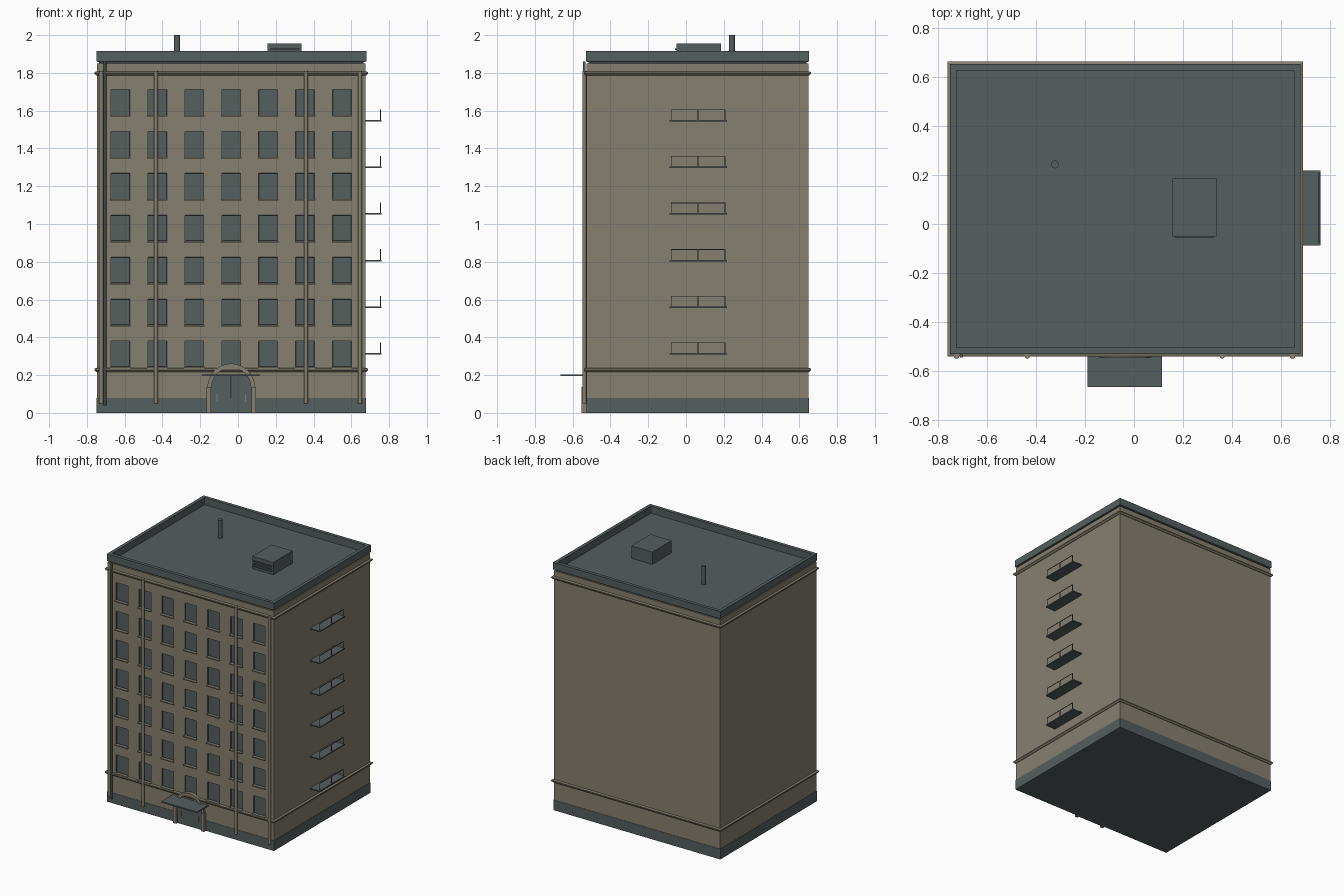
import bpy, bmesh, math

if "Cube" in bpy.data.objects:
    bpy.data.objects.remove(bpy.data.objects["Cube"])

def mat(name, c):
    m = bpy.data.materials.new(name)
    m.diffuse_color = (*c, 1)
    m.use_nodes = True
    m.node_tree.nodes["Principled BSDF"].inputs["Base Color"].default_value = m.diffuse_color
    return m

BEIGE = mat("beige_wall", (0.235, 0.215, 0.16))
SLATE = mat("slate_grey", (0.092, 0.112, 0.114))

X0, X1, Y0, Y1 = -0.746, 0.675, -0.526, 0.648   # wall footprint
ROOF = 1.86
CX = -0.036                                      # facade centre

def finish(bm, name, *mats):
    me = bpy.data.meshes.new(name)
    bm.to_mesh(me)
    bm.free()
    ob = bpy.data.objects.new(name, me)
    for m in mats:
        me.materials.append(m)
    bpy.context.collection.objects.link(ob)
    return ob

def add_box(bm, x0, x1, y0, y1, z0, z1):
    vs = bmesh.ops.create_cube(bm, size=1)["verts"]
    for v in vs:
        v.co = ((x0, x1)[v.co.x > 0], (y0, y1)[v.co.y > 0], (z0, z1)[v.co.z > 0])

def boxes(name, m, *dims):
    bm = bmesh.new()
    for d in dims:
        add_box(bm, *d)
    return finish(bm, name, m)

def ring(name, m, profile):
    """Sweep a closed (outward offset, z) profile round the footprint."""
    bm = bmesh.new()
    loops = [[bm.verts.new((x, y, z)) for x, y in
              ((X0 - o, Y0 - o), (X1 + o, Y0 - o), (X1 + o, Y1 + o), (X0 - o, Y1 + o))]
             for o, z in profile]
    for a, b in zip(loops, loops[1:] + loops[:1]):
        for i in range(4):
            j = (i + 1) % 4
            bm.faces.new((a[i], a[j], b[j], b[i]))
    bmesh.ops.recalc_face_normals(bm, faces=bm.faces)
    return finish(bm, name, m)

def tube(name, m, x, y, r, z0, z1, n=12):
    bm = bmesh.new()
    bmesh.ops.create_cone(bm, cap_ends=True, segments=n, radius1=r, radius2=r, depth=z1 - z0)
    bmesh.ops.translate(bm, verts=bm.verts, vec=(x, y, (z0 + z1) / 2))
    ob = finish(bm, name, m)
    for p in ob.data.polygons:
        p.use_smooth = abs(p.normal.z) < 0.5
    return ob

# Walls: a box whose front is a grid with inset, recessed windows
win_x = [CX + 0.1955 * (i - 3) for i in range(7)]
win_z = [0.244 + 0.222 * k for k in range(7)]
WH = 0.137
xs = [X0] + [x + s for x in win_x for s in (-0.05, 0.05)] + [X1]
zs = [0.01] + [z + s for z in win_z for s in (0, WH)] + [ROOF - 0.01]
bm = bmesh.new()
grid = [[bm.verts.new((x, Y0, z)) for x in xs] for z in zs]
windows = []
for k in range(len(zs) - 1):
    for i in range(len(xs) - 1):
        f = bm.faces.new((grid[k][i], grid[k][i + 1], grid[k + 1][i + 1], grid[k + 1][i]))
        if i % 2 and k % 2:
            f.material_index = 1
            windows.append(f)
bmesh.ops.inset_individual(bm, faces=windows, thickness=0.01, depth=0)
bmesh.ops.inset_individual(bm, faces=windows, thickness=0.002, depth=-0.008)
b = [bm.verts.new((x, Y1, z)) for z in (zs[0], zs[-1]) for x in (X0, X1)]
bm.faces.new((b[1], b[0], b[2], b[3]))
left, right = [r[0] for r in grid], [r[-1] for r in grid]
bm.faces.new([b[0]] + left + [b[2]])
bm.faces.new([b[1]] + right + [b[3]])
bm.faces.new(grid[0] + [b[1], b[0]])
bm.faces.new(grid[-1] + [b[3], b[2]])
bmesh.ops.recalc_face_normals(bm, faces=bm.faces)
finish(bm, "walls", BEIGE, SLATE)

# Window sills
boxes("window_sills", BEIGE, *[(x - 0.054, x + 0.054, Y0 - 0.015, Y0 + 0.002, z - 0.008, z)
                               for x in win_x for z in win_z])

# Plinth, mouldings, roof and parapet
boxes("plinth", SLATE, (X0 - 0.002, X1 + 0.002, Y0 - 0.002, Y1 + 0.002, 0, 0.08))
for name, z in (("lower_moulding", 0.228), ("upper_moulding", 1.798)):
    ring(name, BEIGE, [(-0.005, z - 0.012), (0.004, z - 0.012), (0.014, z - 0.002),
                       (0.014, z + 0.006), (0.004, z + 0.010), (-0.005, z + 0.010)])
boxes("roof_deck", SLATE, (X0 + 0.01, X1 - 0.01, Y0 + 0.01, Y1 - 0.01, ROOF - 0.02, ROOF))
ring("parapet", SLATE, [(0.004, 1.86), (0.004, 1.915), (-0.022, 1.915), (-0.022, 1.855)])

# Roof vent box with louvres, and flue
boxes("roof_vent", SLATE, (0.157, 0.337, -0.05, 0.186, ROOF - 0.005, 1.955),
      *[(0.17, 0.325, -0.058, -0.045, z, z + 0.008) for z in (1.88, 1.90, 1.92)])
tube("flue", SLATE, -0.322, 0.243, 0.016, ROOF - 0.005, 2.0, 16)

# Drain pipes on the front
for i, x in enumerate((-0.724, -0.435, 0.36, 0.646)):
    tube(f"drain_pipe_{i + 1}", BEIGE, x, Y0 - 0.012, 0.011, 0.05, 1.81)
tube("dark_pipe", SLATE, -0.704, Y0 - 0.012, 0.007, 0.04, 1.86)

# Entrance: double door, piers, arch, canopy and handles
boxes("door_leaves", SLATE, *[(CX + a, CX + c, Y0 - 0.008, Y0 + 0.01, 0, 0.195)
                              for a, c in ((-0.11, -0.001), (0.001, 0.11))])
boxes("door_panels", SLATE, *[(CX + s * 0.05 - 0.037, CX + s * 0.05 + 0.037, Y0 - 0.011, Y0, 0.02, 0.18)
                              for s in (-1, 1)])
boxes("door_handles", BEIGE, *[(CX + s * 0.075 - 0.003, CX + s * 0.075 + 0.003, Y0 - 0.016, Y0, 0.06, 0.10)
                               for s in (-1, 1)])
boxes("door_piers", BEIGE, *[(CX + s * 0.119 - 0.012, CX + s * 0.119 + 0.012, Y0 - 0.026, Y0 + 0.01, 0, 0.138)
                             for s in (-1, 1)])
bm = bmesh.new()
N = 16
sections = []
for i in range(N + 1):
    a = math.pi * i / N
    sections.append([bm.verts.new((CX + r * math.cos(a), y, 0.135 + r * math.sin(a)))
                     for r, y in ((0.104, Y0 + 0.01), (0.104, Y0 - 0.018),
                                  (0.126, Y0 - 0.018), (0.126, Y0 + 0.01))])
for p, q in zip(sections, sections[1:]):
    for i in range(4):
        j = (i + 1) % 4
        bm.faces.new((p[i], p[j], q[j], q[i]))
bm.faces.new(sections[0])
bm.faces.new(sections[-1])
bmesh.ops.recalc_face_normals(bm, faces=bm.faces)
finish(bm, "door_arch", BEIGE)
boxes("entrance_canopy", SLATE, (-0.19, 0.115, -0.665, Y0 + 0.005, 0.194, 0.204))

# Balconies on the right side: slab, three posts and a top rail
for k in range(6):
    z = 0.313 + 0.2468 * k
    boxes(f"balcony_{k + 1}", SLATE,
          (X1 - 0.005, 0.76, -0.087, 0.218, z - 0.004, z + 0.004),
          (0.752, 0.756, -0.08, 0.209, z + 0.056, z + 0.060),
          *[(0.752, 0.756, y - 0.002, y + 0.002, z, z + 0.058) for y in (-0.078, 0.064, 0.207)])
